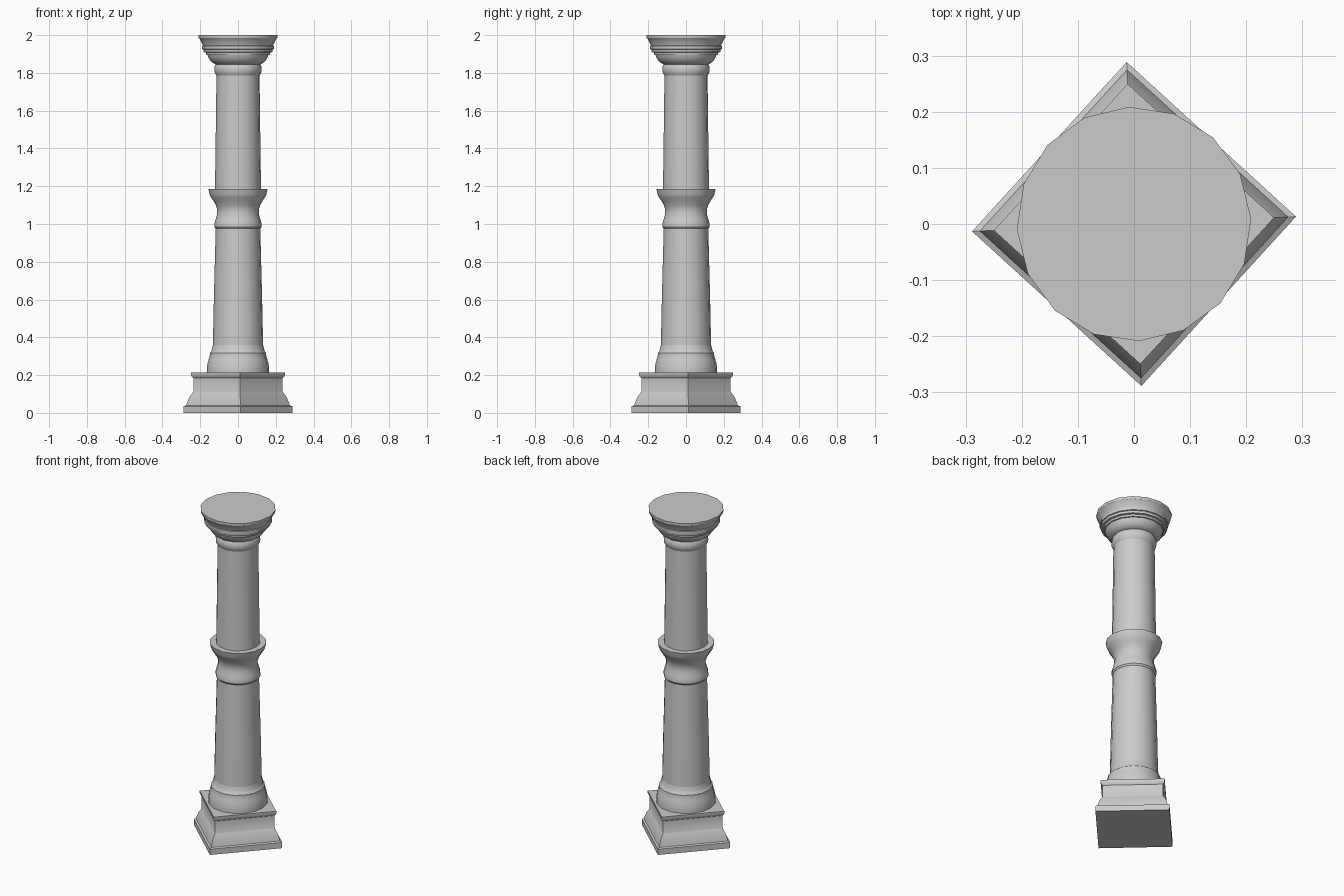
import bpy, bmesh, math

cube = bpy.data.objects.get("Cube")
if cube:
    bpy.data.objects.remove(cube)

TURN = math.radians(2.6)

stone = bpy.data.materials.new("grey_stone")
stone.use_nodes = True
GREY = (0.6, 0.6, 0.6, 1)
stone.diffuse_color = GREY
stone.node_tree.nodes["Principled BSDF"].inputs["Base Color"].default_value = GREY


def turned(name, profile, sides):
    """Closed solid made by stacking regular rings of (radius, z)."""
    bm = bmesh.new()
    rings = []
    for r, z in profile:
        angles = [TURN + math.tau * i / sides for i in range(sides)]
        rings.append([bm.verts.new((r * math.cos(a), r * math.sin(a), z)) for a in angles])
    for low, high in zip(rings, rings[1:]):
        for i in range(sides):
            j = (i + 1) % sides
            bm.faces.new((low[i], low[j], high[j], high[i]))
    bm.faces.new(rings[0][::-1])
    bm.faces.new(rings[-1])
    mesh = bpy.data.meshes.new(name)
    bm.to_mesh(mesh)
    bm.free()
    mesh.materials.append(stone)
    obj = bpy.data.objects.new(name, mesh)
    bpy.context.collection.objects.link(obj)
    bpy.ops.object.select_all(action="DESELECT")
    obj.select_set(True)
    bpy.context.view_layer.objects.active = obj
    bpy.ops.object.shade_smooth_by_angle(angle=math.radians(32))
    return obj


# Square plinth with moulded foot and cap
turned("plinth", [(.289, 0), (.289, .035), (.275, .04), (.268, .06), (.257, .085),
                  (.24, .108), (.237, .112), (.237, .185), (.243, .19),
                  (.25, .2), (.25, .215)], 4)

# Rounded foot of the shaft
turned("shaft_foot", [(.165, .215), (.165, .235), (.162, .26), (.155, .285),
                      (.149, .305), (.149, .318), (.142, .325), (.137, .345),
                      (.133, .36)], 16)

# Lower shaft, tapering upwards
turned("lower_shaft", [(.133, .36), (.128, .6), (.118, .98)], 16)

# Flared collar at mid height
turned("middle_collar", [(.118, .975), (.125, .985), (.125, 1.0), (.12, 1.02), (.111, 1.05),
                         (.11, 1.075), (.117, 1.1), (.132, 1.125), (.145, 1.145),
                         (.15, 1.155), (.157, 1.185), (.12, 1.185)], 16)

# Upper shaft
turned("upper_shaft", [(.122, 1.18), (.119, 1.4), (.114, 1.79)], 16)

# Neck ring under the capital
turned("neck_ring", [(.114, 1.785), (.123, 1.8), (.125, 1.815), (.124, 1.835),
                     (.116, 1.848)], 16)

# Stepped round capital
turned("capital", [(.118, 1.845), (.138, 1.856), (.15, 1.87), (.158, 1.885), (.161, 1.895),
                   (.168, 1.896), (.17, 1.908), (.182, 1.91), (.184, 1.924),
                   (.19, 1.926), (.19, 1.942), (.186, 1.944), (.19, 1.955),
                   (.2, 1.975), (.208, 1.985), (.209, 2)], 16)
